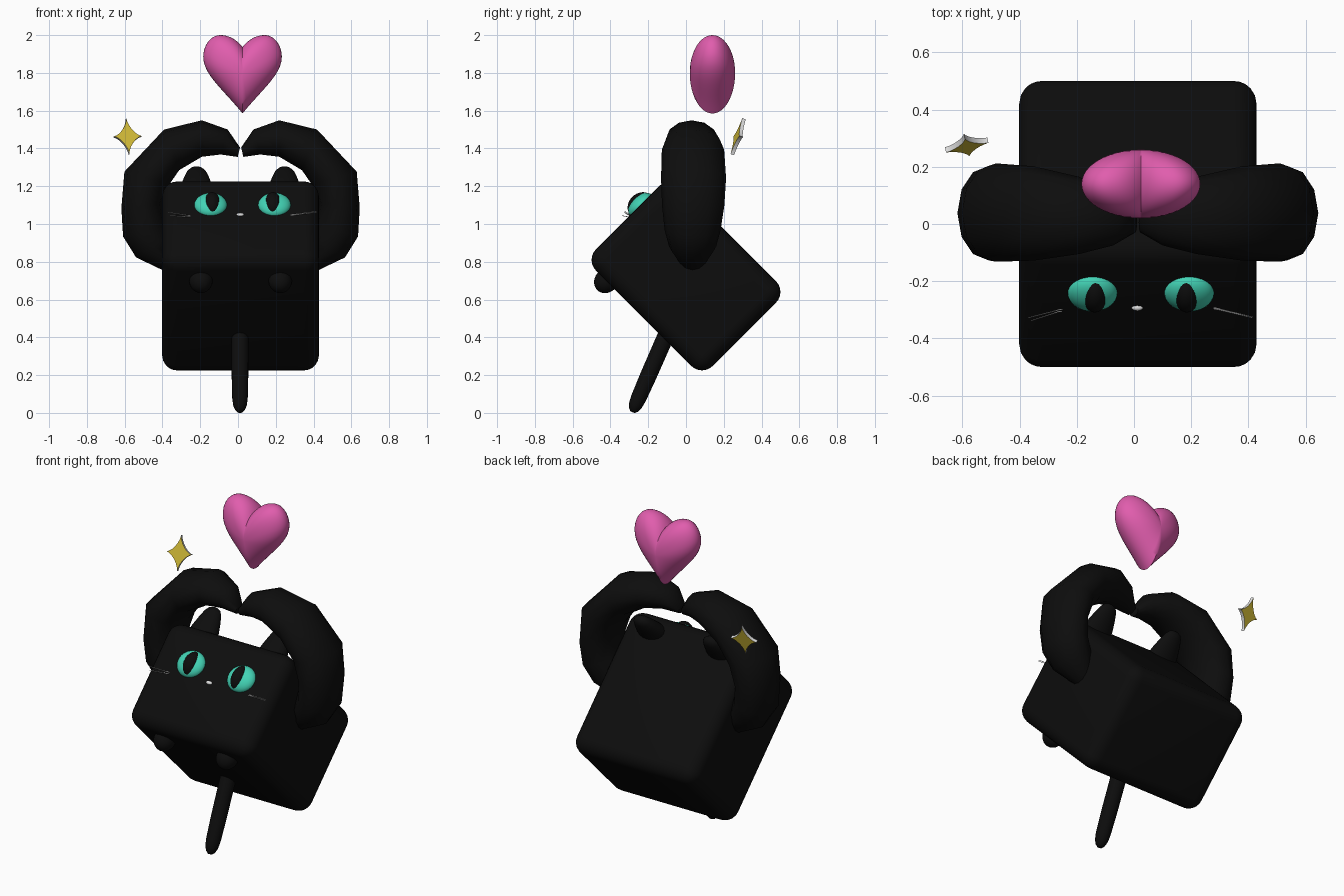
import bpy, bmesh, math
from mathutils import Vector, Matrix
from mathutils.geometry import interpolate_bezier

if "Cube" in bpy.data.objects:
    bpy.data.objects.remove(bpy.data.objects["Cube"])

CX = 0.0135                                   # symmetry plane of the figure
TILT = Matrix.Translation((CX, 0, 0.725)) @ Matrix.Rotation(math.radians(-45), 4, 'X')


def material(name, rgb):
    m = bpy.data.materials.new(name)
    m.diffuse_color = (*rgb, 1)
    m.use_nodes = True
    m.node_tree.nodes["Principled BSDF"].inputs["Base Color"].default_value = m.diffuse_color
    return m


BLACK = material("black fur", (0.004, 0.004, 0.004))
TEAL = material("teal", (0.055, 0.65, 0.46))
PINK = material("pink", (0.75, 0.11, 0.42))
GOLD = material("gold", (0.65, 0.50, 0.04))
WHITE = material("white", (0.75, 0.75, 0.75))


def finish(bm, name, mats, matrix=None, angle=40):
    bmesh.ops.recalc_face_normals(bm, faces=bm.faces)
    if matrix:
        bm.transform(matrix)
    me = bpy.data.meshes.new(name)
    bm.to_mesh(me)
    bm.free()
    for m in mats:
        me.materials.append(m)
    ob = bpy.data.objects.new(name, me)
    bpy.context.collection.objects.link(ob)
    if angle:
        bpy.ops.object.select_all(action='DESELECT')
        bpy.context.view_layer.objects.active = ob
        ob.select_set(True)
        bpy.ops.object.shade_smooth_by_angle(angle=math.radians(angle))
    return ob


def loft(bm, rings):
    """Skin closed rings of points and cap both ends."""
    rows = [[bm.verts.new(p) for p in r] for r in rings]
    n = len(rows[0])
    for a, b in zip(rows, rows[1:]):
        for i in range(n):
            j = (i + 1) % n
            bm.faces.new((a[i], a[j], b[j], b[i]))
    bm.faces.new(rows[0])
    bm.faces.new(rows[-1])


def ellipsoid(name, mat, center, half):
    bm = bmesh.new()
    bmesh.ops.create_uvsphere(bm, u_segments=32, v_segments=18, radius=1)
    return finish(bm, name, [mat],
                  TILT @ Matrix.Translation(center) @ Matrix.Diagonal((*half, 1)))


def lathe(name, mat, profile, matrix, sides=20):
    bm = bmesh.new()
    loft(bm, [[(r * math.cos(2 * math.pi * i / sides), r * math.sin(2 * math.pi * i / sides), z)
               for i in range(sides)] for r, z in profile])
    return finish(bm, name, [mat], matrix, 50)


# Body: rounded box tipped back so the face looks up
bm = bmesh.new()
bmesh.ops.create_cube(bm, size=1)
bmesh.ops.scale(bm, vec=(0.83, 0.874, 0.634), verts=bm.verts)
bmesh.ops.bevel(bm, geom=bm.edges[:], offset=0.08, segments=6, profile=0.5, affect='EDGES')
finish(bm, "body", [BLACK], TILT)

# Face parts, ears and feet in the tilted frame
for side, tag in ((-1, "left"), (1, "right")):
    ex = 0.0105 + side * 0.169
    ellipsoid(tag + "_eye", TEAL, (ex, -0.435, 0.095), (0.087, 0.047, 0.08))
    ellipsoid(tag + "_pupil", BLACK, (ex - side * 0.008, -0.435, 0.095), (0.048, 0.062, 0.075))
    ellipsoid(tag + "_foot", BLACK, (side * 0.21, -0.28, -0.315), (0.062, 0.062, 0.07))
    lathe(tag + "_ear", BLACK,
          [(0.095, -0.03), (0.085, 0.03), (0.068, 0.09), (0.052, 0.135), (0.036, 0.157), (0.012, 0.167)],
          TILT @ Matrix.Translation((side * 0.233, -0.335, 0.305)) @ Matrix.Diagonal((1, 0.65, 1, 1)))
ellipsoid("nose", WHITE, (-0.002, -0.435, 0.022), (0.02, 0.012, 0.011))


# Whiskers: thin rods sticking out of the cheeks
def whisker(name, a, b, r=0.0022):
    a, b = Vector(a), Vector(b)
    bm = bmesh.new()
    bmesh.ops.create_cone(bm, cap_ends=True, segments=6, radius1=r, radius2=r * 0.6, depth=(b - a).length)
    rot = (b - a).to_track_quat('Z', 'Y').to_matrix().to_4x4()
    finish(bm, name, [WHITE], Matrix.Translation((a + b) / 2) @ rot)


whisker("left_whisker_upper", (-0.23, -0.292, 1.040), (-0.37, -0.328, 1.062))
whisker("left_whisker_lower", (-0.23, -0.296, 1.036), (-0.36, -0.338, 1.044))
whisker("right_whisker_upper", (0.26, -0.288, 1.046), (0.415, -0.325, 1.067))
whisker("right_whisker_lower", (0.26, -0.291, 1.043), (0.415, -0.328, 1.062))

# Tail: round-ended rod hanging from the underside
top, tip = Vector((CX - 0.003, -0.075, 0.48)), Vector((CX - 0.003, -0.284, 0.003))
length = (tip - top).length
lathe("tail", BLACK,
      [(0.045, 0), (0.044, length * 0.6), (0.041, length - 0.08), (0.036, length - 0.04),
       (0.026, length - 0.015), (0.012, length - 0.001)],
      Matrix.Translation(top) @ (tip - top).to_track_quat('Z', 'Y').to_matrix().to_4x4())

# Arms: outer x/z, inner x/z, y centre, y half-width, from shoulder to hand
ARM = [
    (0.415, 0.757, 0.36, 0.86, 0.035, 0.07),
    (0.553, 0.823, 0.37, 0.94, 0.035, 0.125),
    (0.622, 0.934, 0.40, 1.00, 0.035, 0.148),
    (0.631, 1.085, 0.414, 1.11, 0.038, 0.165),
    (0.615, 1.277, 0.377, 1.21, 0.040, 0.172),
    (0.405, 1.500, 0.325, 1.285, 0.037, 0.165),
    (0.205, 1.549, 0.205, 1.356, 0.030, 0.135),
    (0.068, 1.500, 0.105, 1.368, 0.015, 0.09),
    (0.003, 1.405, 0.015, 1.355, 0.005, 0.035),
]
for side, tag in ((-1, "left"), (1, "right")):
    rings = []
    for ox, oz, ix, iz, yc, yh in ARM:
        o, i = Vector((ox, yc, oz)), Vector((ix, yc, iz))
        mid, arm = (o + i) / 2, (o - i) / 2
        ring = []
        for k in range(12):
            t = 2 * math.pi * k / 12
            p = mid + arm * math.cos(t) + Vector((0, yh * math.sin(t), 0))
            ring.append((CX + side * p.x, p.y, p.z))
        rings.append(ring)
    bm = bmesh.new()
    loft(bm, rings)
    finish(bm, tag + "_arm", [BLACK], None, 50)

# Heart: outline from curves, shrunk towards front and back like an ellipsoid
SEGMENTS = [((0, 1.937), (0.03, 1.975), (0.07, 2.0), (0.118, 2.0)),
            ((0.118, 2.0), (0.17, 2.0), (0.208, 1.945), (0.208, 1.885)),
            ((0.208, 1.885), (0.208, 1.79), (0.10, 1.71), (0, 1.585))]
half = []
for p, h1, h2, q in SEGMENTS:
    half += [(v.x, v.y) for v in interpolate_bezier(Vector((*p, 0)), Vector((*h1, 0)),
                                                   Vector((*h2, 0)), Vector((*q, 0)), 12)][:-1]
outline = half + [(0, 1.585)] + [(-x, z) for x, z in reversed(half[1:])]
HZ = 1.80
rings = []
for k in range(25):
    t = math.radians(-88 + 176 * k / 24)
    rings.append([(0.024 + x * math.cos(t), 0.14 + 0.12 * math.sin(t), HZ + (z - HZ) * math.cos(t))
                  for x, z in outline])
bm = bmesh.new()
loft(bm, rings)
finish(bm, "heart", [PINK], None, 60)

# Sparkle: four-pointed plate, gold faces with a white rim
H, V = Vector((0.074, 0.017, 0.001)), Vector((-0.008, 0.031, 0.095))
N = H.cross(V).normalized() * 0.010
center = Vector((-0.585, 0.276, 1.462))
shape = []
for k in range(32):
    c, s = math.cos(2 * math.pi * k / 32), math.sin(2 * math.pi * k / 32)
    shape.append(center + H * math.copysign(abs(c) ** 3, c) + V * math.copysign(abs(s) ** 3, s))
bm = bmesh.new()
loft(bm, [[p - N for p in shape], [p + N for p in shape]])
for f in bm.faces:
    f.material_index = 1 if len(f.verts) == 4 else 0
finish(bm, "sparkle", [GOLD, WHITE], None, 30)
